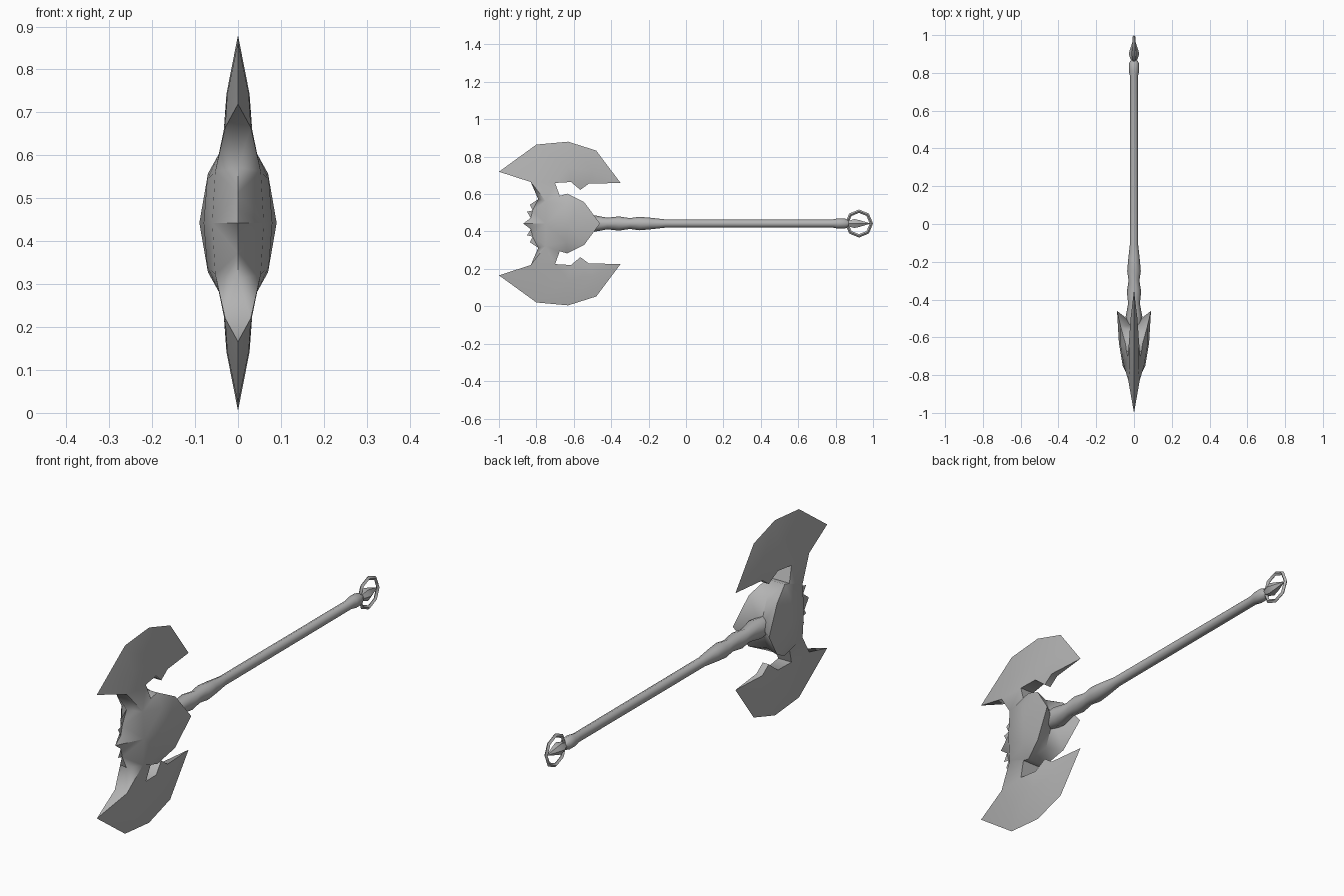
import bpy, bmesh, math
from mathutils import Vector, Matrix

cube = bpy.data.objects.get("Cube")
if cube:
    bpy.data.objects.remove(cube, do_unlink=True)

CZ = 0.4425  # height of the weapon's long axis

steel = bpy.data.materials.new("grey steel")
steel.use_nodes = True
GREY = (0.45, 0.45, 0.45, 1)
steel.diffuse_color = GREY
steel.node_tree.nodes["Principled BSDF"].inputs["Base Color"].default_value = GREY


def finish(name, bm, angle):
    bmesh.ops.remove_doubles(bm, verts=bm.verts, dist=1e-5)
    bmesh.ops.recalc_face_normals(bm, faces=bm.faces)
    mesh = bpy.data.meshes.new(name)
    bm.to_mesh(mesh)
    bm.free()
    mesh.materials.append(steel)
    ob = bpy.data.objects.new(name, mesh)
    ob.location.z = CZ
    bpy.context.collection.objects.link(ob)
    bpy.ops.object.select_all(action='DESELECT')
    ob.select_set(True)
    bpy.context.view_layer.objects.active = ob
    bpy.ops.object.shade_smooth_by_angle(angle=math.radians(angle))
    return ob


def lathe(name, profile, sides, angle=50):
    """Spin (y, radius) pairs around the long axis."""
    bm = bmesh.new()
    rings = []
    for y, r in profile:
        rings.append([bm.verts.new((r * math.cos(a), y, r * math.sin(a)))
                      for a in (2 * math.pi * i / sides for i in range(sides))])
    for a, b in zip(rings, rings[1:]):
        for i in range(sides):
            j = (i + 1) % sides
            bm.faces.new((a[i], a[j], b[j], b[i]))
    for cap in (rings[0], rings[-1]):
        bm.faces.new(cap)
    return finish(name, bm, angle)


# Axe head: one quarter as (y, height above axis, half thickness), rim first
RIM = [(-.87, 0, 0), (-.83, .03, 0), (-.85, .063, 0), (-.82, .07, 0), (-.835, .10, 0),
       (-.79, .13, 0), (-.83, .222, .03), (-1, .277, 0), (-.80, .422, 0), (-.63, .4375, 0),
       (-.48, .39, 0), (-.35, .217, 0), (-.52, .213, .015), (-.565, .18, .015),
       (-.615, .222, .025), (-.70, .217, .033), (-.675, .148, .04), (-.635, .16, .045),
       (-.545, .115, .07), (-.46, 0, .09)]
INNER = [(-.75, 0, .06), (-.63, 0, .08), (-.75, .12, .053), (-.64, .10, .072),
         (-.78, .30, .025), (-.63, .30, .027), (-.50, .28, .018)]
FACES = [(0, 1, 20), (1, 2, 3), (1, 3, 20), (3, 4, 5), (3, 5, 22), (3, 22, 20),
         (20, 22, 23, 21), (21, 23, 18, 19), (23, 17, 18), (22, 16, 17, 23),
         (5, 6, 22), (6, 15, 22), (22, 15, 16), (6, 7, 24), (7, 8, 24),
         (8, 9, 25, 24), (9, 10, 26, 25), (10, 11, 26), (11, 12, 26), (12, 13, 14),
         (12, 14, 26), (14, 25, 26), (14, 15, 25), (15, 24, 25), (15, 6, 24)]
RECESS = {18: -.03, 19: -.07}  # hollow behind the body, around the handle

bm = bmesh.new()


def add_face(points):
    unique = list(dict.fromkeys(tuple(round(c, 5) for c in p) for p in points))
    if len(unique) > 2:
        bm.faces.new([bm.verts.new(p) for p in unique])


for sx in (1, -1):
    for sz in (1, -1):
        side = [(sx * t, y, sz * h) for y, h, t in RIM + INNER]
        mid = [(0, y + RECESS.get(i, 0), sz * h) for i, (y, h, t) in enumerate(RIM)]
        for f in FACES:
            add_face([side[i] for i in f])
        # rim strip closing the thickness to the centre plane
        for i in range(len(RIM) - 1):
            add_face([side[i], side[i + 1], mid[i + 1], mid[i]])
finish("axe_head", bm, 50)

# Handle with a lumpy grip, then a flared collar
lathe("handle", [(-.58, .035), (-.49, .044), (-.42, .031), (-.36, .038), (-.30, .029),
                 (-.25, .036), (-.19, .031), (-.11, .022), (.78, .021), (.81, .027),
                 (.85, .027), (.87, .015)], 8)

# Pommel spike
lathe("pommel_spike", [(.855, .012), (.90, .028), (.93, .02), (.985, .001)], 6)

# Eight-sided pommel ring standing in the plane of the blades
bm = bmesh.new()
N, CY = 8, .925
section = [(.075, 0), (.066, .008), (.057, 0), (.066, -.008)]
loops = []
for k in range(N):
    a = 2 * math.pi * k / N
    loops.append([bm.verts.new((x, CY + r * math.cos(a), r * math.sin(a))) for r, x in section])
for k in range(N):
    a, b = loops[k], loops[(k + 1) % N]
    for i in range(4):
        j = (i + 1) % 4
        bm.faces.new((a[i], a[j], b[j], b[i]))
finish("pommel_ring", bm, 50)
